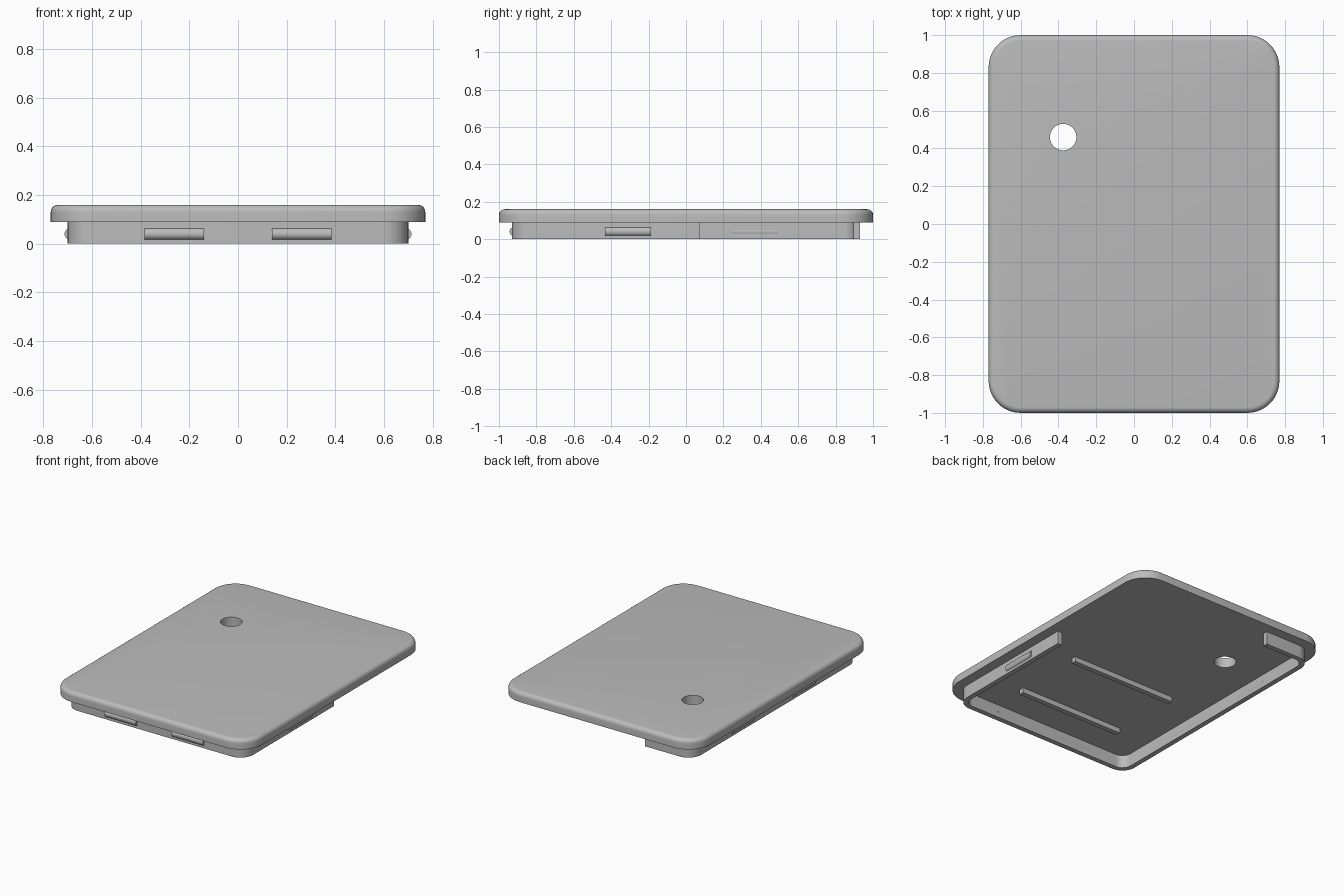
import bpy, bmesh, math
from mathutils import Matrix, Vector

old = bpy.data.objects.get("Cube")
if old:
    bpy.data.objects.remove(old, do_unlink=True)

GREY = (0.5, 0.5, 0.5, 1.0)
mat = bpy.data.materials.new("plain grey")
mat.use_nodes = True
mat.diffuse_color = GREY
mat.node_tree.nodes["Principled BSDF"].inputs["Base Color"].default_value = GREY

LID_BASE, LID_TOP = 0.09, 0.16
RIM_X, RIM_Y, WALL = 0.70, 0.93, 0.035


def finish(name, bm):
    """Turn a bmesh into a named, coloured object."""
    bmesh.ops.recalc_face_normals(bm, faces=bm.faces)
    mesh = bpy.data.meshes.new(name)
    bm.to_mesh(mesh)
    bm.free()
    mesh.materials.append(mat)
    obj = bpy.data.objects.new(name, mesh)
    bpy.context.collection.objects.link(obj)
    return obj


def activate(obj):
    bpy.ops.object.select_all(action='DESELECT')
    obj.select_set(True)
    bpy.context.view_layer.objects.active = obj


def smooth(obj):
    activate(obj)
    bpy.ops.object.shade_smooth_by_angle(angle=math.radians(30))


def corner(cx, cy, r, start, steps=10):
    """Clockwise quarter arc seen from above."""
    angles = [math.radians(start - 90 * i / steps) for i in range(steps + 1)]
    return [(cx + r * math.cos(a), cy + r * math.sin(a)) for a in angles]


def rounded_corners(hx, hy, r):
    """Corner arcs: front left, front right, back right, back left."""
    x, y = hx - r, hy - r
    return [corner(x, -y, r, 0), corner(-x, -y, r, -90),
            corner(-x, y, r, -180), corner(x, y, r, -270)]


def cylinder(name, radius, length, matrix, segments):
    bm = bmesh.new()
    bmesh.ops.create_cone(bm, cap_ends=True, segments=segments, radius1=radius,
                          radius2=radius, depth=length, matrix=matrix)
    return finish(name, bm)


# Lid: stacked rounded outlines with a filleted top edge
bm = bmesh.new()
fillet = 0.03
levels = [(0, LID_BASE)]
for i in range(7):
    a = math.radians(15 * i)
    levels.append((fillet * (1 - math.cos(a)), LID_TOP - fillet * (1 - math.sin(a))))
rings = []
for inset, z in levels:
    outline = sum(rounded_corners(0.77 - inset, 1 - inset, 0.17 - inset), [])
    rings.append([bm.verts.new((x, y, z)) for x, y in outline])
for low, high in zip(rings, rings[1:]):
    for i in range(len(low)):
        bm.faces.new((low[i - 1], low[i], high[i], high[i - 1]))
bm.faces.new(rings[0])
bm.faces.new(rings[-1])
lid = finish("lid", bm)

# Round hole through the lid
cutter = cylinder("hole_cutter", 0.07, 0.4, Matrix.Translation((-0.375, 0.46, 0.12)), 48)
cutter.hide_render = True
cut = lid.modifiers.new("hole", 'BOOLEAN')
cut.operation = 'DIFFERENCE'
cut.solver = 'EXACT'
cut.object = cutter
activate(lid)
bpy.ops.object.modifier_apply(modifier=cut.name)
bpy.data.objects.remove(cutter, do_unlink=True)
smooth(lid)


# Rim: open wall running from the left side round the front to the back
def rim_path(inset):
    arcs = rounded_corners(RIM_X - inset, RIM_Y - inset, 0.10 - inset)[:3]
    return [(RIM_X - inset, 0.075)] + sum(arcs, []) + [(-0.33, RIM_Y - inset)]


bm = bmesh.new()
sections = []
for (ox, oy), (ix, iy) in zip(rim_path(0), rim_path(WALL)):
    loop = [(ox, oy, 0), (ox, oy, LID_BASE), (ix, iy, LID_BASE), (ix, iy, 0)]
    sections.append([bm.verts.new(p) for p in loop])
for a, b in zip(sections, sections[1:]):
    for i in range(4):
        bm.faces.new((a[i - 1], a[i], b[i], b[i - 1]))
bm.faces.new(sections[0])
bm.faces.new(sections[-1])
smooth(finish("rim", bm))

# Snap bars: thin cylinders sunk in the rim wall
SINK, BAR_Z, BAR_LENGTH = 0.012, 0.04, 0.245
bars = [("front_right_snap", -0.2625, -RIM_Y + SINK, 'Y'),
        ("front_left_snap", 0.2625, -RIM_Y + SINK, 'Y'),
        ("left_snap", RIM_X - SINK, -0.31, 'X'),
        ("right_front_snap", -RIM_X + SINK, -0.31, 'X'),
        ("right_back_snap", -RIM_X + SINK, 0.37, 'X')]
for name, x, y, axis in bars:
    turn = Matrix.Rotation(math.radians(90), 4, axis)
    place = Matrix.Translation((x, y, BAR_Z))
    # Front bars lie along x, side bars along y
    if axis == 'Y':
        turn = Matrix.Rotation(math.radians(90), 4, Vector((0, 1, 0)))
    smooth(cylinder(name, 0.025, BAR_LENGTH, place @ turn, 32))

# Stiffening ribs under the lid
for name, y in (("front_rib", -0.64), ("middle_rib", -0.12)):
    bm = bmesh.new()
    bmesh.ops.create_cube(bm, size=1, matrix=Matrix.Translation((0, y, 0.075))
                          @ Matrix.Diagonal((0.81, 0.035, 0.04, 1)))
    finish(name, bm)
